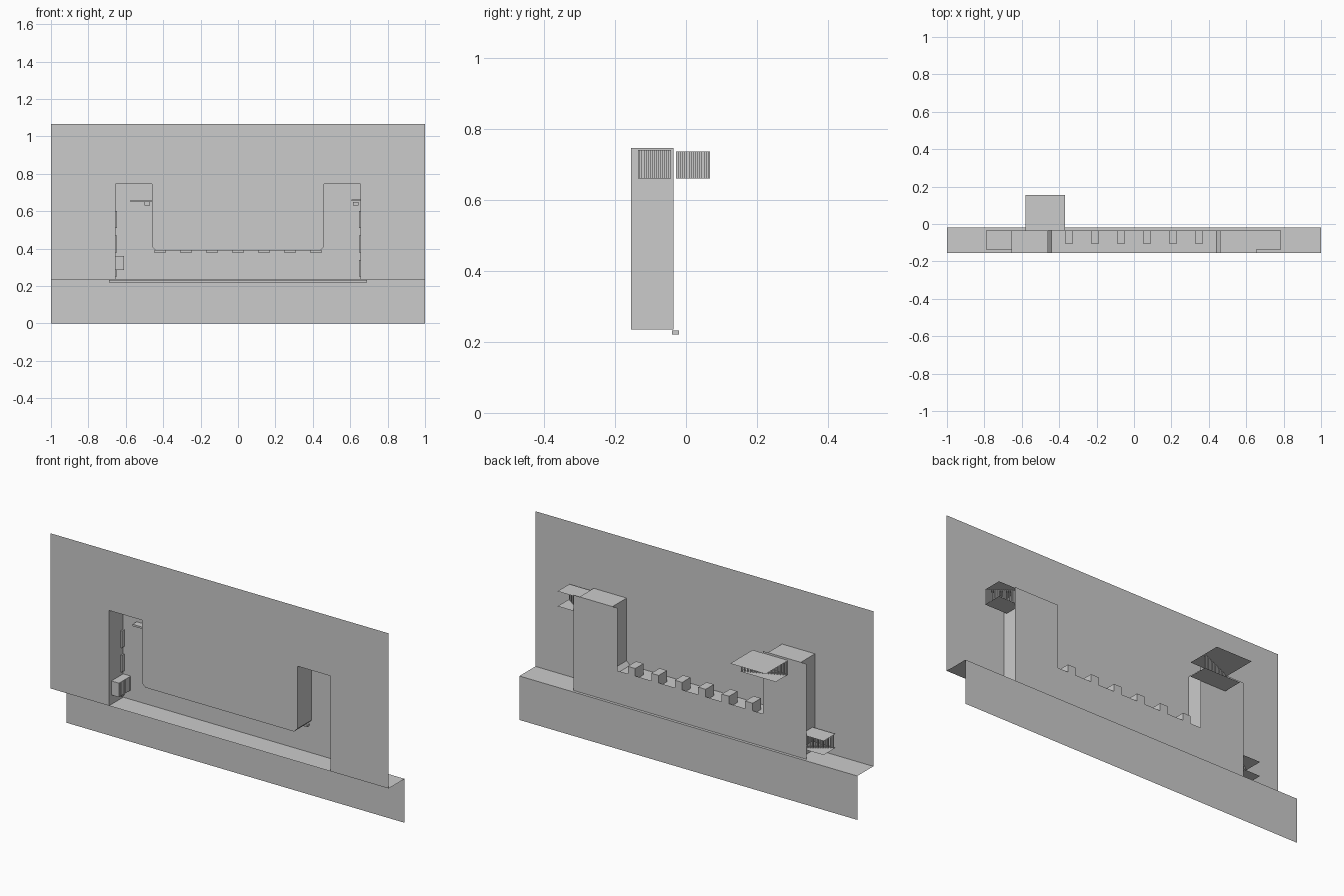
import bpy, bmesh
from mathutils import Vector

cube = bpy.data.objects.get("Cube")
if cube:
    bpy.data.objects.remove(cube)

mat = bpy.data.materials.new("light_grey")
mat.use_nodes = True
GREY = (0.6, 0.6, 0.6, 1)
mat.diffuse_color = GREY
mat.node_tree.nodes["Principled BSDF"].inputs["Base Color"].default_value = GREY

FRONT, BACK, PLINTH = -0.155, -0.035, -0.02   # depth of the three sheets
FLOOR, SILL, TOP = 0.235, 0.39, 0.745         # heights of the opening


def finish(name, bm):
    mesh = bpy.data.meshes.new(name)
    bm.to_mesh(mesh)
    bm.free()
    mesh.materials.append(mat)
    obj = bpy.data.objects.new(name, mesh)
    bpy.context.collection.objects.link(obj)
    return obj


def sheet(name, points):
    """One flat face through the given corners."""
    bm = bmesh.new()
    bm.faces.new([bm.verts.new(p) for p in points])
    finish(name, bm)


def upright(name, outline, y):
    sheet(name, [(x, y, z) for x, z in outline])


def level(name, x0, x1, y0, y1, z):
    sheet(name, [(x0, y0, z), (x1, y0, z), (x1, y1, z), (x0, y1, z)])


def add_box(bm, x0, x1, y0, y1, z0, z1):
    made = bmesh.ops.create_cube(bm, size=1)["verts"]
    for v in made:
        v.co = ((x0 + x1) / 2 + v.co.x * (x1 - x0),
                (y0 + y1) / 2 + v.co.y * (y1 - y0),
                (z0 + z1) / 2 + v.co.z * (z1 - z0))


def boxes(name, items):
    bm = bmesh.new()
    for item in items:
        add_box(bm, *item)
    finish(name, bm)


def fins(name, start, end, z0, z1, count=13):
    """A row of thin upright slats between two plan points."""
    a, b = Vector(start), Vector(end)
    w = 0.003
    spots = [a.lerp(b, i / (count - 1)) for i in range(count)]
    boxes(name, [(p.x - w, p.x + w, p.y - w, p.y + w, z0, z1) for p in spots])


def mirrored(half):
    """Complete a left-right symmetric outline."""
    return half + [(-x, z) for x, z in reversed(half)]


# U-shaped opening: two tall bays joined by a low one
opening = mirrored([(0.655, FLOOR), (0.655, TOP), (0.46, TOP),
                    (0.46, SILL + 0.02), (0.44, SILL)])

# Front wall around the opening
upright("front_wall", [(-1, FLOOR), (-1, 1.065), (1, 1.065), (1, FLOOR)] + opening, FRONT)

# Reveal: sides and ceilings of the recess
bm = bmesh.new()
edge_f = [bm.verts.new((x, FRONT, z)) for x, z in opening]
edge_b = [bm.verts.new((x, BACK, z)) for x, z in opening]
for i in range(len(opening) - 1):
    bm.faces.new((edge_f[i], edge_f[i + 1], edge_b[i + 1], edge_b[i]))
finish("recess_reveal", bm)

# Backing panel, slightly larger than the opening
upright("recess_back", mirrored([(0.69, FLOOR), (0.69, TOP), (0.43, TOP), (0.43, 0.41)]), BACK)

# Ledge, lower wall and base rail
level("floor_ledge", -1, 1, FRONT, PLINTH, FLOOR)
upright("lower_wall", [(-1, 0), (1, 0), (1, FLOOR), (-1, FLOOR)], PLINTH)
boxes("base_rail", [(-0.69, 0.69, BACK - 0.005, PLINTH, 0.22, 0.232)])

# Light housings above the sill
centres = [-0.348 + i * 0.139 for i in range(6)]
boxes("sill_housings", [(x - 0.022, x + 0.022, -0.105, BACK, SILL, 0.45) for x in centres])

# Short lips under the sill, between the housings
lips = [-0.417 + i * 0.139 for i in range(7)]
boxes("sill_lips", [(x - 0.033, x + 0.033, -0.06, BACK - 0.002, SILL - 0.01, SILL) for x in lips])

# Thin trim strips on the outer sides of the tall bays
boxes("side_trim", [(s * 0.65 - 0.004, s * 0.65 + 0.004, -0.06, BACK - 0.002, z, z + 0.09)
                    for s in (-1, 1) for z in (0.25, 0.38, 0.51)])

# Upper duct of the left bay, leading backwards
level("rear_duct_roof", -0.58, -0.37, BACK, 0.155, 0.735)
level("rear_duct_floor", -0.58, -0.37, BACK, 0.07, 0.66)
fins("rear_duct_fins", (-0.577, -0.025), (-0.375, 0.065), 0.66, 0.735, 16)
boxes("rear_duct_shelf", [(-0.575, -0.462, -0.07, BACK, 0.65, 0.66)])

# Upper duct of the other bay, leading sideways
level("side_duct_roof", 0.655, 0.785, -0.135, BACK, 0.74)
level("side_duct_floor", 0.655, 0.785, -0.135, BACK, 0.66)
fins("side_duct_fins", (0.78, -0.132), (0.66, -0.045), 0.66, 0.74, 16)
boxes("side_duct_shelf", [(0.607, 0.655, -0.07, BACK, 0.655, 0.663)])

# Low duct of the left bay, with a finned face inside the recess
level("low_duct_roof", -0.79, -0.61, -0.135, BACK, 0.36)
level("low_duct_floor", -0.79, -0.61, -0.135, BACK, 0.285)
fins("low_duct_outer_fins", (-0.78, -0.13), (-0.66, -0.045), 0.285, 0.36)
fins("low_duct_inner_fins", (-0.613, -0.132), (-0.613, -0.04), 0.285, 0.36)
upright("low_duct_front", [(-0.655, 0.285), (-0.61, 0.285), (-0.61, 0.36), (-0.655, 0.36)], -0.135)

# Small brackets below the upper ducts
boxes("duct_brackets", [(-0.5, -0.47, -0.06, BACK, 0.63, 0.648),
                        (0.615, 0.645, -0.06, BACK, 0.63, 0.648)])
